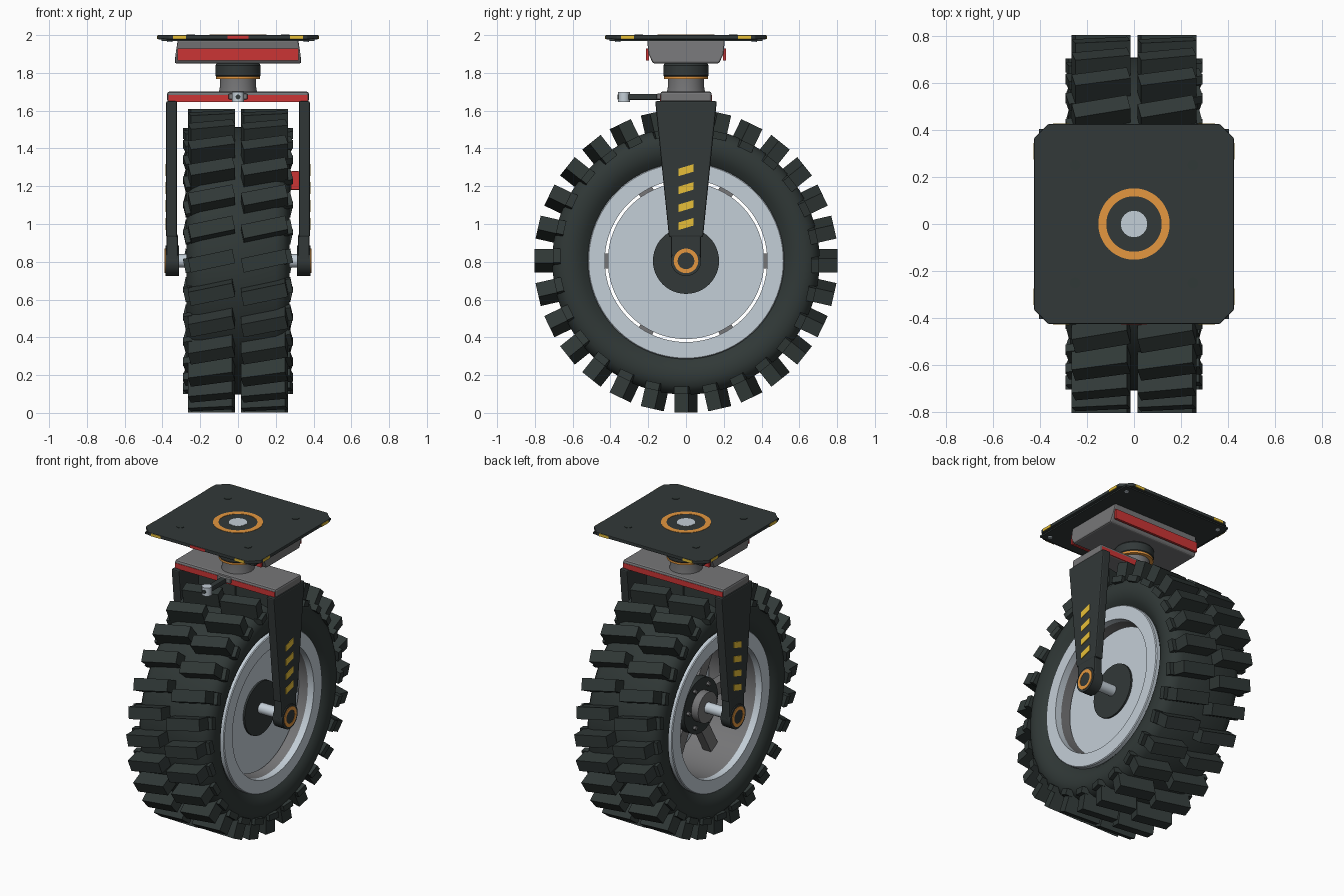
import bpy, bmesh
from math import pi, radians, cos, sin
from mathutils import Matrix, Vector

cube = bpy.data.objects.get("Cube")
if cube:
    bpy.data.objects.remove(cube, do_unlink=True)


def material(name, r, g, b):
    m = bpy.data.materials.new(name)
    m.use_nodes = True
    m.diffuse_color = (r, g, b, 1)
    m.node_tree.nodes["Principled BSDF"].inputs["Base Color"].default_value = (r, g, b, 1)
    return m


RUBBER = material("black_rubber", .030, .040, .038)
DARK = material("dark_metal", .032, .040, .040)
GREY = material("grey_metal", .18, .18, .185)
PALE = material("pale_alloy", .55, .62, .68)
RED = material("red_paint", .60, .035, .035)
YELLOW = material("yellow_paint", .80, .52, .04)
ORANGE = material("orange_metal", .78, .31, .05)

AXLE = Vector((0, 0, .805))
TURN = {"X": Matrix(), "Y": Matrix.Rotation(pi / 2, 4, "Z"), "Z": Matrix.Rotation(-pi / 2, 4, "Y")}


def finish(name, bm, mat, bevel=0, smooth=False):
    bmesh.ops.recalc_face_normals(bm, faces=bm.faces)
    me = bpy.data.meshes.new(name)
    bm.to_mesh(me)
    bm.free()
    me.materials.append(mat)
    ob = bpy.data.objects.new(name, me)
    bpy.context.collection.objects.link(ob)
    if bevel:
        mod = ob.modifiers.new("Bevel", "BEVEL")
        mod.width, mod.segments = bevel, 2
    if smooth:
        bpy.ops.object.select_all(action="DESELECT")
        ob.select_set(True)
        bpy.context.view_layer.objects.active = ob
        bpy.ops.object.shade_smooth_by_angle(angle=radians(35))
    return ob


def add_box(bm, size, matrix):
    bmesh.ops.create_cube(bm, size=1, matrix=matrix @ Matrix.Diagonal((*size, 1)))


def box(name, centre, size, mat, bevel=0):
    bm = bmesh.new()
    add_box(bm, size, Matrix.Translation(centre))
    return finish(name, bm, mat, bevel)


def lathe(name, profile, mat, centre=AXLE, axis="X", steps=64):
    """Closed (along, radius) profile revolved about an axis."""
    bm = bmesh.new()
    vs = [bm.verts.new((a, 0, r)) for a, r in profile]
    es = [bm.edges.new((v, vs[i - 1])) for i, v in enumerate(vs)]
    bmesh.ops.spin(bm, geom=vs + es, cent=(0, 0, 0), axis=(1, 0, 0), angle=2 * pi, steps=steps)
    bmesh.ops.remove_doubles(bm, verts=bm.verts, dist=1e-4)
    bm.transform(Matrix.Translation(centre) @ TURN[axis])
    return finish(name, bm, mat, smooth=True)


def tube(name, lo, hi, radius, mat, inner=0, centre=AXLE, axis="X", steps=48):
    return lathe(name, [(lo, inner), (lo, radius), (hi, radius), (hi, inner)], mat, centre, axis, steps)


def prism(name, outline, lo, hi, mat, axis="X", bevel=0):
    """Outline extruded along X (y, z points) or Z (x, y points)."""
    bm = bmesh.new()
    put = (lambda p: (lo, *p)) if axis == "X" else (lambda p: (*p, lo))
    face = bm.faces.new([bm.verts.new(put(p)) for p in outline])
    ext = bmesh.ops.extrude_face_region(bm, geom=[face])["geom"]
    step = Vector((hi - lo, 0, 0)) if axis == "X" else Vector((0, 0, hi - lo))
    bmesh.ops.translate(bm, vec=step, verts=[e for e in ext if isinstance(e, bmesh.types.BMVert)])
    return finish(name, bm, mat, bevel)


# Tyre carcass with rounded shoulders
half = [(.225, .515), (.255, .55), (.270, .59), (.272, .63), (.262, .665), (.24, .692), (.20, .708)]
lathe("tyre", half + [(-x, r) for x, r in reversed(half)], RUBBER, steps=84)

# Slanted tread blocks and small shoulder lugs
TEETH = 28
treads, lugs = bmesh.new(), bmesh.new()
for k in range(TEETH):
    spoke = Matrix.Translation(AXLE) @ Matrix.Rotation(2 * pi * k / TEETH, 4, "X")
    for s in (-1, 1):
        slant = Matrix.Rotation(radians(-12), 4, "Y")
        add_box(treads, (.24, .12, .076), spoke @ Matrix.Translation((s * .14, -.743, 0)) @ slant)
        add_box(lugs, (.05, .04, .076), spoke @ Matrix.Translation((s * .260, -.684, s * .022)) @ slant)
finish("tread_blocks", treads, RUBBER)
finish("shoulder_lugs", lugs, RUBBER)

# Rim rings, barrel, dished disc and hub
for s, side in ((1, "left"), (-1, "right")):
    lathe(side + "_rim_ring", [(s * .215, .43), (s * .26, .43), (s * .26, .515), (s * .255, .52),
                               (s * .215, .52)], PALE, steps=84)
tube("rim_barrel", -.22, .22, .516, GREY, inner=.431, steps=84)
tube("wheel_disc", .12, .16, .414, PALE, steps=84)
tube("hub_plate", .155, .172, .175, DARK)
tube("hub_core", -.16, .13, .10, GREY)
tube("hub_flange", -.11, -.06, .18, DARK)
tube("axle", -.33, .33, .035, PALE)
spokes, bolts = bmesh.new(), bmesh.new()
for k in range(6):
    turn = Matrix.Translation(AXLE) @ Matrix.Rotation(k * pi / 3, 4, "X")
    add_box(spokes, (.06, .36, .08), turn @ Matrix.Translation((-.03, .26, 0)))
    bmesh.ops.create_cone(bolts, cap_ends=True, segments=6, radius1=.014, radius2=.014, depth=.02,
                          matrix=turn @ Matrix.Translation((-.118, .14, 0)) @ TURN["Z"])
finish("spokes", spokes, GREY)
finish("hub_bolts", bolts, GREY)

# Fork legs with bearing ends and hazard stripes
for s, side in ((1, "left"), (-1, "right")):
    prism(side + "_fork_leg", [(-.09, .93), (.09, .93), (.163, 1.65), (-.163, 1.65)],
          s * .322, s * .38, DARK, bevel=.008)
    box(side + "_leg_end", (s * .348, 0, .875), (.06, .16, .14), DARK, .008)
    tube(side + "_bearing_boss", s * .312, s * .385, .08, DARK)
    tube(side + "_bearing_ring", s * .38, s * .389, .065, ORANGE, inner=.044)
    tube(side + "_axle_cap", s * .33, s * .387, .044, DARK)
    for i in range(4):
        z = 1.0 + .095 * i
        prism(side + "_stripe", [(-.04, z - .032), (.04, z - .008), (.04, z + .032), (-.04, z + .008)],
              s * .376, s * .384, YELLOW)
box("brake_pad", (.302, 0, 1.23), (.045, .10, .10), RED, .005)

# Fork bridge with red bands
box("fork_bridge", (0, 0, 1.673), (.75, .272, .056), GREY, .012)
for s in (-1, 1):
    box("bridge_band", (0, s * .134, 1.665), (.735, .008, .036), RED)

# Lever with upright knob
box("lever_collar", (0, -.14, 1.675), (.10, .03, .03), GREY, .005)
box("lever_arm", (0, -.225, 1.673), (.04, .19, .032), DARK, .006)
tube("lever_knob", 1.645, 1.70, .032, PALE, centre=(0, -.328, 0), axis="Z", steps=12)
tube("lever_tip", -.362, -.35, .013, DARK, centre=(0, 0, 1.673), axis="Y", steps=12)

# Swivel neck
lathe("neck", [(1.69, 0), (1.69, .102), (1.725, .096), (1.77, .095), (1.77, 0)],
      GREY, (0, 0, 0), "Z")
tube("neck_ring", 1.768, 1.782, .117, ORANGE, centre=(0, 0, 0), axis="Z")
lathe("swivel_collar", [(1.78, 0), (1.78, .115), (1.787, .12), (1.84, .12), (1.85, .112), (1.85, 0)],
      DARK, (0, 0, 0), "Z")

# Swivel housing with red bands
housing = prism("swivel_housing", [(-.175, 1.85), (.175, 1.85), (.198, 1.90), (.206, 1.975),
                                   (-.206, 1.975), (-.198, 1.90)], -.335, .335, GREY, bevel=.01)
for v in housing.data.vertices:
    if v.co.z > 1.95:
        v.co.x *= .95
for s in (-1, 1):
    box("housing_band", (0, s * .204, 1.897), (.64, .016, .065), RED)

# Mounting plate with edge marks, bolts and rivets
W, C = .425, .365
corners = [(W, -C), (W, C), (C, W), (-C, W), (-W, C), (-W, -C), (-C, -W), (C, -W)]
prism("mounting_plate", corners, 1.978, 2.0, DARK, "Z", .004)
box("plate_backing", (0, 0, 1.976), (.81, .81, .012), DARK)
for k in range(4):
    a = k * pi / 2
    for o in (-.31, .31):
        mark = box("edge_mark", (0, 0, 0), (.07, .006, .018), YELLOW)
        mark.matrix_world = Matrix.Rotation(a, 4, "Z") @ Matrix.Translation((o, -W, 1.988))
    x, y = cos(a + pi / 4), sin(a + pi / 4)
    tube("plate_bolt", 1.99, 2.003, .023, RUBBER, centre=(.354 * x, .354 * y, 0), axis="Z", steps=16)
    tube("plate_rivet", 1.963, 1.975, .014, PALE, centre=(.51 * x, .51 * y, 0), axis="Z", steps=12)
box("front_mark", (0, -W, 1.988), (.11, .007, .018), RED)
tube("top_ring", 1.99, 2.002, .152, ORANGE, inner=.118, centre=(0, 0, 0), axis="Z")
tube("top_pin", 1.99, 2.002, .056, PALE, centre=(0, 0, 0), axis="Z")
